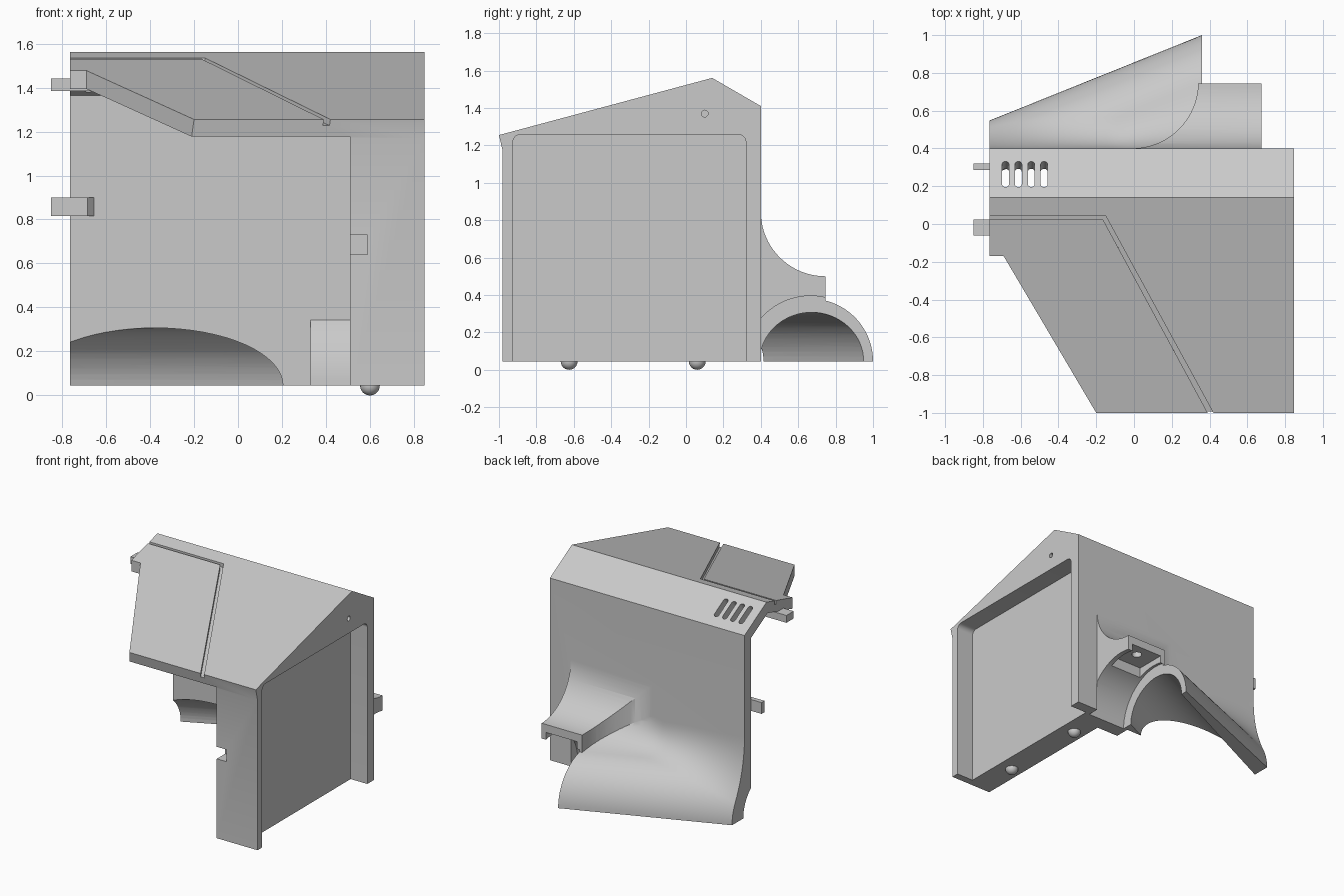
import bpy, bmesh
from math import sin, cos, acos, pi, radians

cube = bpy.data.objects.get("Cube")
if cube:
    bpy.data.objects.remove(cube)

grey = bpy.data.materials.new("light_grey")
grey.use_nodes = True
GREY = (0.59, 0.59, 0.59, 1)
grey.diffuse_color = GREY
grey.node_tree.nodes["Principled BSDF"].inputs["Base Color"].default_value = GREY

BASE, WALL, INNER = 0.045, 0.4, 0.32      # floor height, back wall outside and inside
LEFT, RIGHT, JAMB = -0.765, 0.848, 0.51   # ends of the shell, inner face of side panel
PIPE_Y, PIPE_X, SKEW = 0.665, 0.36, 0.402  # pipe mouth and sideways slant


def loft(name, rings):
    """Closed solid through equal-length rings of 3D points."""
    bm = bmesh.new()
    rows = [[bm.verts.new(p) for p in ring] for ring in rings]
    n = len(rows[0])
    for a, b in zip(rows, rows[1:]):
        for i in range(n):
            j = (i + 1) % n
            bm.faces.new((a[i], a[j], b[j], b[i]))
    bm.faces.new(rows[0])
    bm.faces.new(rows[-1][::-1])
    bmesh.ops.recalc_face_normals(bm, faces=bm.faces)
    if len(rings) > 2:
        bmesh.ops.triangulate(bm, faces=bm.faces)
    me = bpy.data.meshes.new(name)
    bm.to_mesh(me)
    bm.free()
    me.materials.append(grey)
    ob = bpy.data.objects.new(name, me)
    bpy.context.collection.objects.link(ob)
    return ob


def prism(name, pts, axis, a, b, warp=None):
    """Extrude a 2D outline along an axis, with an optional point warp."""
    def place(p, d):
        v = list(p)
        v.insert(axis, d)
        return warp(*v) if warp else v
    return loft(name, [[place(p, d) for p in pts] for d in (a, b)])


def arc(cx, cy, r, start, end, n=16, ry=None):
    ry = ry or r
    return [(cx + r * cos(start + (end - start) * i / n),
             cy + ry * sin(start + (end - start) * i / n)) for i in range(n + 1)]


def circle(cx, cy, r, n=48, ry=None):
    return arc(cx, cy, r, 0, 2 * pi, n, ry)[:-1]


def select(ob):
    bpy.ops.object.select_all(action='DESELECT')
    ob.select_set(True)
    bpy.context.view_layer.objects.active = ob


def combine(target, tool, op='DIFFERENCE'):
    select(target)
    mod = target.modifiers.new("join_or_cut", 'BOOLEAN')
    mod.operation, mod.object, mod.solver = op, tool, 'EXACT'
    bpy.ops.object.modifier_apply(modifier=mod.name)
    bpy.data.objects.remove(tool)


def roof(y):
    return 1.255 + 0.268 * (y + 1)


# Outer block with gabled roof
housing = prism("housing", [(-.98, BASE), (-.98, 1.17), (-1, 1.255), (.14, roof(.14)),
                            (WALL, 1.41), (WALL, BASE)], 0, LEFT, RIGHT)


# Slanted pipe cover, flowing into the back wall
def cover_ring(x, r=0.335, steps=12):
    yc = PIPE_Y + SKEW * (x - PIPE_X)
    a = min(acos((WALL - yc) / r) - 0.5, 1.35)
    pts = arc(yc, BASE, r, 0, a, 16)
    y1, z1 = pts[-1]
    t = (y1 - WALL) / sin(a)
    zc = z1 + t * cos(a)
    for i in range(1, steps + 1):
        u = i / steps
        pts.append(((1 - u) ** 2 * y1 + (1 - (1 - u) ** 2) * WALL,
                    (1 - u) ** 2 * z1 + 2 * u * (1 - u) * zc + u * u * (zc + t)))
    pts += [(INNER + .02, pts[-1][1]), (INNER + .02, BASE)]
    return [(x, y, z) for y, z in pts]


cover = loft("cover", [cover_ring(LEFT + (PIPE_X - LEFT) * i / 20) for i in range(21)])
combine(housing, cover, 'UNION')

# Hood with hollow-curved top and hollow-curved side
hood = prism("hood", arc(.745, .845, .345, pi, 1.5 * pi, 20)
             + [(.745, .2), (.37, .2), (.37, .845)], 0, -.01, .675)
combine(hood, prism("cutter", circle(-.01, .75, .35, 64), 2, -.1, 1.2))
combine(housing, hood, 'UNION')

# Hollow interior, open to the front, the left end and below
combine(housing, prism("cutter", [(-1.2, -.1), (-1.2, roof(-1.2) - .083),
                                  (.128, 1.474), (INNER, 1.363),
                                  (INNER, -.1)], 0, -1.2, JAMB))

# Slanted front corner of the roof
combine(housing, prism("cutter", [(-1, -.17), (-.69, -.17), (-.2, -1), (-.2, -1.2),
                                  (-1, -1.2)], 2, .9, 1.8))

# Pipe socket bulging into the interior, then its bore
bulge = arc(PIPE_Y, BASE, .456, acos((.38 - PIPE_Y) / .456), pi, 16) + [(.38, BASE)]
combine(housing, prism("bulge", bulge, 0, .33, .69), 'UNION')
combine(housing, prism("cutter", circle(PIPE_Y, BASE, .35, 64), 0, PIPE_X, .675))

# Slanted bore under the cover, drifting toward the wall at the open end
combine(housing, prism("cutter", circle(.672, BASE, .278, 64, .262), 0, -.9, .4,
                       lambda x, y, z: (x, y + .476 * (x - PIPE_X), z)))

# Screw seat and hole under the hood
combine(housing, prism("cutter", [(.38, .52), (.64, .52), (.64, .9), (.38, .9)],
                       2, .32, .44))
combine(housing, prism("cutter", circle(.52, .65, .035, 24), 2, .4, .48))

# Recess in the side panel, with rounded upper corners
recess = [(-.925, -.1), (.32, -.1)] + arc(.28, 1.218, .04, 0, pi / 2, 8) \
    + arc(-.885, 1.218, .04, pi / 2, pi, 8)
combine(housing, prism("cutter", recess, 0, .71, 1.0))
combine(housing, prism("cutter", circle(.1, 1.37, .018, 20), 0, .75, 1.0))

# Latch notch in the front strip
combine(housing, prism("cutter", [(.45, .64), (.59, .64), (.59, .73), (.45, .73)],
                       1, -1.1, -.88))

# Groove around the lid on the front roof slope
groove = [(-.9, .025), (-.165, .025), (.39, -1), (.444, -1.1), (.474, -1.1),
          (.42, -1), (-.15, .043), (-.9, .043)]
combine(housing, prism("cutter", groove, 2, -.03, .2,
                       lambda x, y, z: (x, y, z + roof(y))))

# Vent slots square to the rear roof slope
for i in range(4):
    x = -.68 + i * .068
    slot = arc(x, .337, .018, 0, pi, 8) + arc(x, .195, .018, pi, 2 * pi, 8)
    combine(housing, prism("cutter", slot, 2, 1.3, 1.7,
                           lambda x, y, z: (x, y + .55 * (z - 1.494), z)))

select(housing)
bpy.ops.object.shade_smooth_by_angle(angle=radians(28))

# Joining tabs at the open end
prism("rear_tab", [(-.85, .285), (-.685, .285), (-.65, .325), (-.74, .325),
                   (-.74, .32), (-.85, .32)], 2, .815, .9)
prism("roof_tab", [(-.85, 1.385), (-.67, 1.385), (-.62, 1.465), (-.74, 1.465),
                   (-.74, 1.44), (-.85, 1.44)], 1, -.06, .025)

# Round feet
for name, y in (("front_foot", -.625), ("rear_foot", .06)):
    bpy.ops.mesh.primitive_uv_sphere_add(segments=24, ring_count=12, radius=.045,
                                         location=(.6, y, BASE))
    foot = bpy.context.object
    foot.name = name
    foot.data.materials.append(grey)
    bpy.ops.object.shade_smooth()
